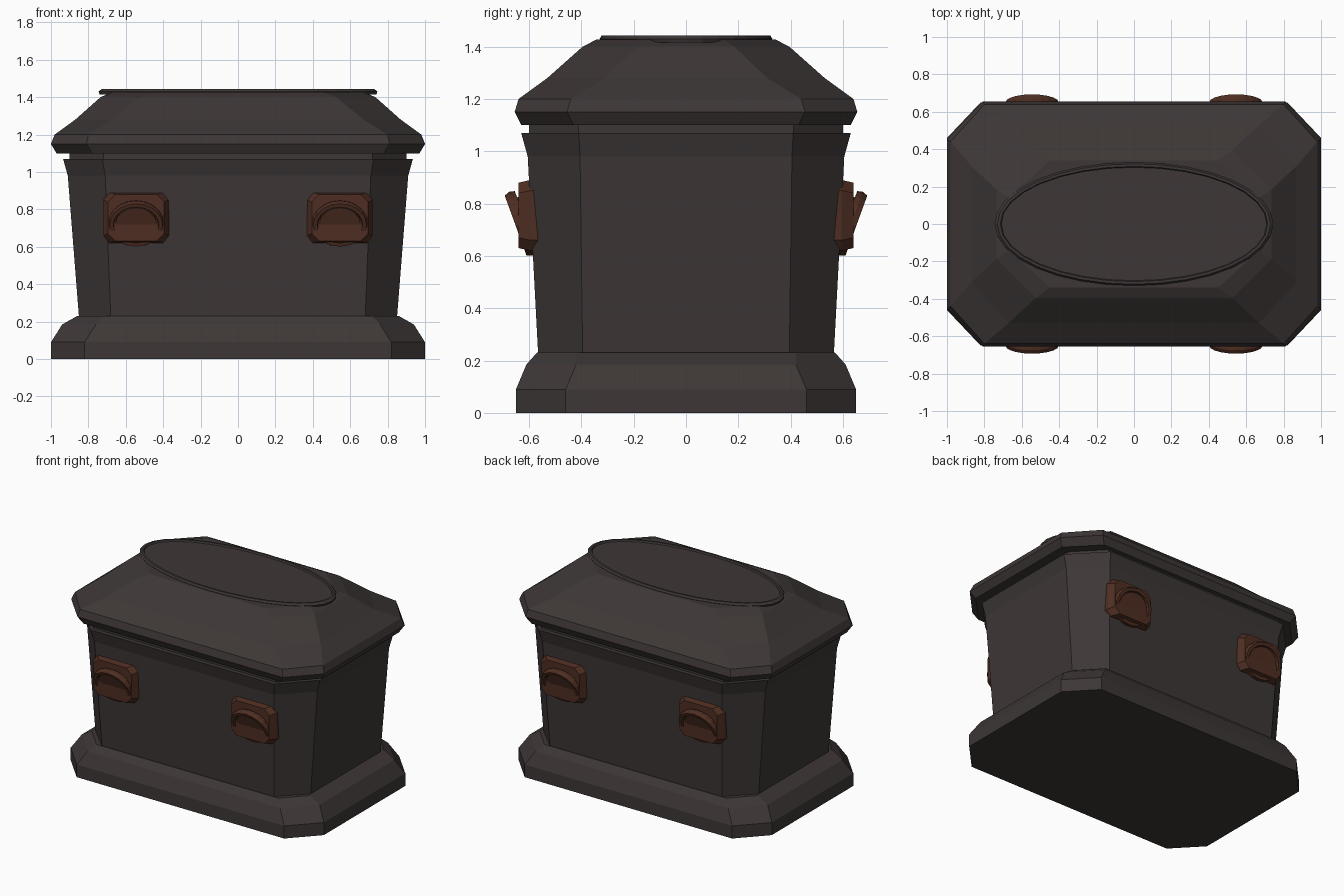
import bpy, bmesh, math
from mathutils import Matrix, Vector

if "Cube" in bpy.data.objects:
    bpy.data.objects.remove(bpy.data.objects["Cube"], do_unlink=True)


def material(name, rgb):
    m = bpy.data.materials.new(name)
    m.use_nodes = True
    m.diffuse_color = (*rgb, 1)
    bsdf = m.node_tree.nodes["Principled BSDF"]
    bsdf.inputs["Base Color"].default_value = (*rgb, 1)
    bsdf.inputs["Roughness"].default_value = 0.8
    return m


STONE = material("dark stone", (0.047, 0.038, 0.037))
BRONZE = material("brown bronze", (0.078, 0.027, 0.016))


def octagon(hx, hy, cx, cy, z):
    """Rectangle with cut corners, counter-clockwise."""
    return [(hx, -hy + cy, z), (hx, hy - cy, z), (hx - cx, hy, z), (-hx + cx, hy, z),
            (-hx, hy - cy, z), (-hx, -hy + cy, z), (-hx + cx, -hy, z), (hx - cx, -hy, z)]


def ellipse(rx, ry, z, n=32):
    return [(rx * math.cos(math.tau * i / n), ry * math.sin(math.tau * i / n), z)
            for i in range(n)]


def loft(name, rings, mat, matrix=Matrix()):
    """Skin a stack of rings and cap both ends."""
    bm = bmesh.new()
    loops = [[bm.verts.new(matrix @ Vector(p)) for p in ring] for ring in rings]
    n = len(loops[0])
    for low, high in zip(loops, loops[1:]):
        for i in range(n):
            j = (i + 1) % n
            bm.faces.new((low[i], low[j], high[j], high[i]))
    bm.faces.new(loops[0][::-1])
    bm.faces.new(loops[-1])
    bmesh.ops.recalc_face_normals(bm, faces=bm.faces)
    mesh = bpy.data.meshes.new(name)
    bm.to_mesh(mesh)
    bm.free()
    mesh.materials.append(mat)
    obj = bpy.data.objects.new(name, mesh)
    bpy.context.collection.objects.link(obj)
    return obj


# Stepped plinth
loft("plinth", [octagon(1, .65, .18, .19, 0), octagon(1, .65, .18, .19, .09),
                octagon(.94, .61, .18, .19, .185), octagon(.86, .57, .14, .15, .23)], STONE)

# Flared chest and the narrow neck under the lid
loft("chest", [octagon(.85, .565, .17, .17, .22), octagon(.91, .605, .2, .2, .98),
               octagon(.935, .63, .21, .22, 1.07)], STONE)
loft("neck", [octagon(.9, .6, .18, .19, 1.06), octagon(.9, .6, .18, .19, 1.11)], STONE)

# Sloping lid
loft("lid", [octagon(.97, .63, .19, .2, 1.1), octagon(1, .655, .19, .2, 1.15),
             octagon(.98, .64, .18, .2, 1.2), octagon(.87, .53, .2, .22, 1.28),
             octagon(.735, .395, .21, .21, 1.4), octagon(.67, .34, .22, .2, 1.428)], STONE)

# Oval top panel with a raised rim
loft("oval_panel", [ellipse(.74, .325, 1.415), ellipse(.745, .33, 1.43),
                    ellipse(.73, .322, 1.443), ellipse(.715, .308, 1.443),
                    ellipse(.71, .303, 1.432)], STONE)


def handle(name, x, side):
    """Bracket plate with a drop ring, built facing up and turned onto a wall."""
    turn = Matrix.Rotation(math.pi, 4, 'Z') if side > 0 else Matrix()
    face = turn @ Matrix.Translation((x * -side, -.575, .755)) @ Matrix.Rotation(math.pi / 2, 4, 'X')
    loft(name + "_plate", [octagon(.175, .135, .03, .04, -.02), octagon(.175, .135, .03, .04, .02),
                           octagon(.15, .125, .04, .04, .065)], BRONZE, face)
    # Shallow dish and ring lean outward at the top
    lean = face @ Matrix.Translation((0, -.035, .065)) @ Matrix.Rotation(math.radians(20), 4, 'X')
    loft(name + "_dish", [ellipse(.115, .1, -.04, 16), ellipse(.11, .095, 0, 16)], BRONZE, lean)
    loft(name + "_ring", [ellipse(.145, .125, -.03, 20), ellipse(.15, .13, -.01, 20),
                          ellipse(.142, .122, .012, 20), ellipse(.122, .102, .012, 20),
                          ellipse(.115, .095, -.012, 20)], BRONZE, lean)


for side, end in ((-1, "front"), (1, "back")):
    for x, hand in ((.545, "left"), (-.545, "right")):
        handle(f"{end}_{hand}_handle", x, side)
